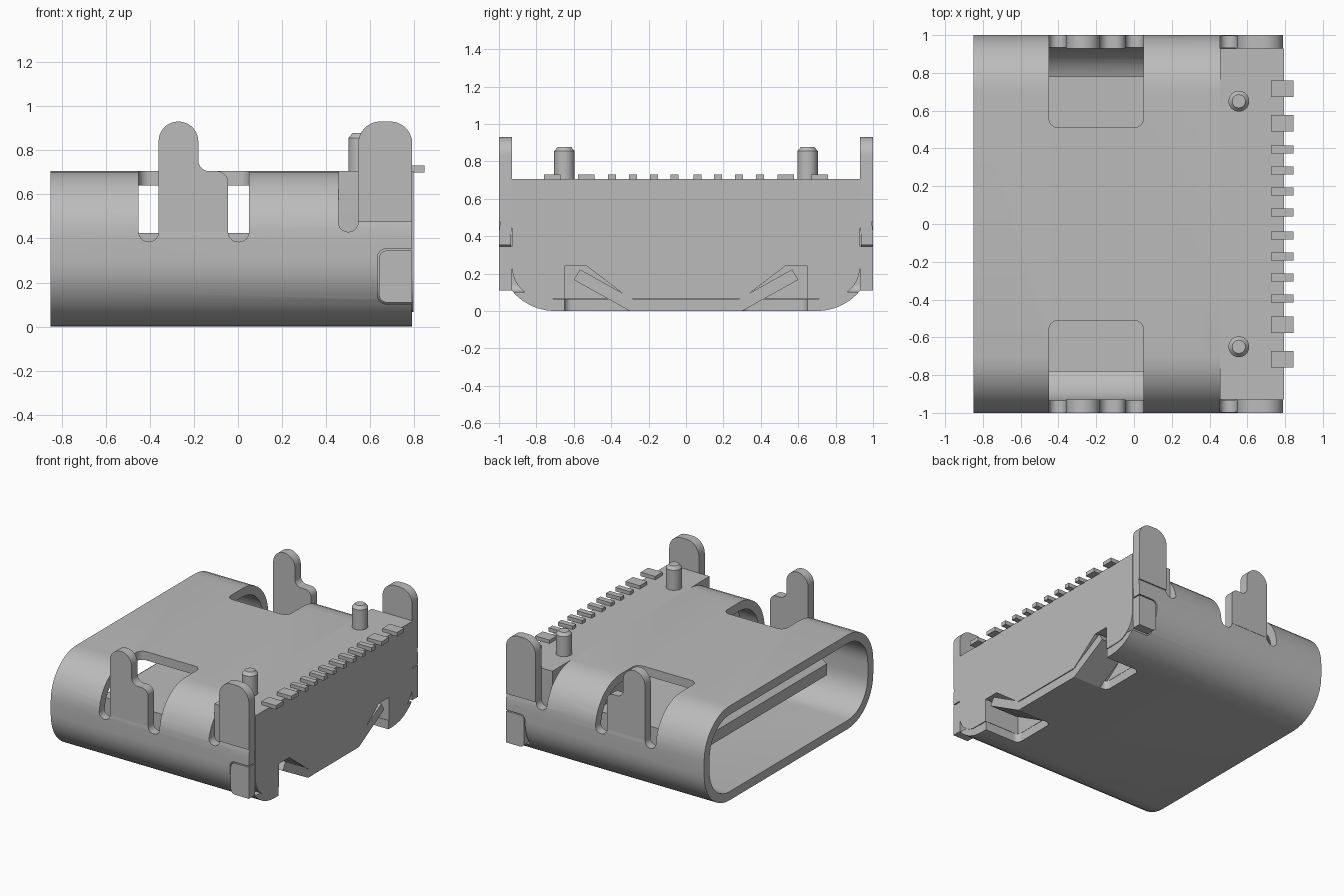
import bpy, bmesh, math
from mathutils import Vector

if "Cube" in bpy.data.objects:
    bpy.data.objects.remove(bpy.data.objects["Cube"])

metal = bpy.data.materials.new("plain grey")
metal.diffuse_color = (0.5, 0.5, 0.5, 1)
metal.use_nodes = True
metal.node_tree.nodes["Principled BSDF"].inputs["Base Color"].default_value = metal.diffuse_color


def outline(corners, steps=10):
    """Closed 2D outline from (u, v, fillet radius) corners."""
    pts, n = [], len(corners)
    for i, (u, v, r) in enumerate(corners):
        p = Vector((u, v))
        new = [p]
        if r:
            a = (Vector(corners[i - 1][:2]) - p).normalized()
            b = (Vector(corners[(i + 1) % n][:2]) - p).normalized()
            half = a.angle(b) / 2
            c = p + (a + b).normalized() * r / math.sin(half)
            v0 = p + a * r / math.tan(half) - c
            v1 = p + b * r / math.tan(half) - c
            w = math.pi - 2 * half
            new = [c + (v0 * math.sin((1 - k / steps) * w) + v1 * math.sin(k / steps * w))
                   / math.sin(w) for k in range(steps + 1)]
        pts += [q for q in new if not pts or (q - pts[-1]).length > 1e-4]
    return pts


def rect(u0, u1, v0, v1, r0=0, r1=0, r2=0, r3=0):
    return [(u0, v0, r0), (u1, v0, r1), (u1, v1, r2), (u0, v1, r3)]


def prism(name, corners, axis, a, b):
    """Extrude an outline along an axis from a to b."""
    place = {"x": lambda u, v, t: (t, u, v),
             "y": lambda u, v, t: (u, t, v),
             "z": lambda u, v, t: (u, v, t)}[axis]
    bm = bmesh.new()
    pts = outline(corners)
    lo = [bm.verts.new(place(p.x, p.y, a)) for p in pts]
    hi = [bm.verts.new(place(p.x, p.y, b)) for p in pts]
    bm.faces.new(lo)
    bm.faces.new(hi)
    for i in range(len(pts)):
        j = (i + 1) % len(pts)
        bm.faces.new((lo[i], lo[j], hi[j], hi[i]))
    bmesh.ops.recalc_face_normals(bm, faces=bm.faces)
    me = bpy.data.meshes.new(name)
    bm.to_mesh(me)
    bm.free()
    me.materials.append(metal)
    ob = bpy.data.objects.new(name, me)
    bpy.context.collection.objects.link(ob)
    smooth(ob)
    return ob


def smooth(ob):
    ob.data.shade_smooth()
    ob.data.set_sharp_from_angle(angle=math.radians(30))


def cut(ob, cutters):
    """Subtract the cutters, then remove them."""
    for c in cutters:
        m = ob.modifiers.new("cut", "BOOLEAN")
        m.operation, m.solver, m.object = "DIFFERENCE", "EXACT", c
    bpy.context.view_layer.update()
    dg = bpy.context.evaluated_depsgraph_get()
    me = bpy.data.meshes.new_from_object(ob.evaluated_get(dg))
    ob.modifiers.clear()
    ob.data = me
    for c in cutters:
        bpy.data.objects.remove(c)
    smooth(ob)


H, R, T, BACK = 0.705, 0.30, 0.065, 0.79   # height, corner radius, wall, rear end

# Shell: rounded tube with windows, slots and rear cutouts
shell = prism("shell", rect(-1, 1, 0, H, R, R, R, R), "x", -0.85, BACK)
ri = R - T
cuts = [prism("c", rect(-1 + T, 1 - T, T, H - T, ri, ri, ri, ri), "x", -1, 1),
        prism("c", rect(0.455, 0.545, 0.43, 1, 0.0449, 0.0449), "y", -1.2, 1.2),
        prism("c", rect(0.54, 1, 0.475, 1.1), "y", -1.2, 1.2)]
for s in (-1, 1):
    cuts.append(prism("c", rect(-0.45, 0.05, s * 0.51, s * 1.2, 0.05, 0.05), "z", 0.43, 1))
    for x in (-0.45, -0.045):
        w = 0.09 if x < -0.1 else 0.095
        cuts.append(prism("c", rect(x, x + w, 0.385, 0.5, 0.0445, 0.0445),
                          "y", s * 0.8, s * 1.2))
    cuts.append(prism("c", rect(0.632, 1, 0.103, 0.353, 0.04, 0, 0, 0.04),
                      "y", s * 0.78, s * 1.2))
    cuts.append(prism("c", rect(0.5, 1, s * 0.3, s * 0.65, 0.04, 0, 0, 0.04),
                      "z", -0.1, 0.1))
cut(shell, cuts)

# Rear housing with recesses above the bent wings
housing = prism("rear_housing", rect(-0.93, 0.93, 0.067, H, 0.17, 0.17), "x", 0.455, 0.795)
cut(housing, [prism("c", [(s * 0.28, 0.05, 0), (s * 0.53, 0.24, 0), (s * 0.65, 0.24, 0),
                          (s * 0.65, 0.05, 0)], "x", 0.5, 1) for s in (-1, 1)])
prism("inner_core", rect(-0.932, 0.932, 0.063, H - 0.063, ri, ri, ri, ri), "x", 0.2, 0.456)

# Contact tongue with a chamfered tip
prism("tongue", [(-0.62, 0.31, 0), (-0.58, 0.28, 0), (0.21, 0.28, 0), (0.21, 0.425, 0),
                 (-0.58, 0.425, 0), (-0.62, 0.395, 0)], "y", -0.78, 0.78)

for s, side in ((-1, "front"), (1, "back")):
    # Mounting tabs standing up from the side walls
    prism(side + "_stepped_tab",
          [(-0.36, 0.43, 0), (-0.36, 0.93, 0.0895), (-0.18, 0.93, 0.0895),
           (-0.18, H, 0.05), (-0.045, H, 0.05), (-0.045, 0.43, 0)],
          "y", s * 0.93, s)
    prism(side + "_rear_tab", rect(0.545, BACK, 0.475, 0.93, 0, 0, 0.1, 0.1),
          "y", s * 0.93, s)
    # Locking flap in the lower side wall
    prism(side + "_flap", rect(0.64, BACK, 0.11, 0.345, 0.035, 0, 0, 0.035),
          "y", s * 0.93, s)
    # Wing of the floor bent upward
    prism(side + "_floor_wing", [(s * 0.3, 0, 0), (s * 0.6, 0.167, 0),
                                 (s * 0.567, 0.223, 0), (s * 0.285, T, 0)],
          "x", 0.56, BACK)
    # Locating peg with a chamfered top
    bm = bmesh.new()
    rings = []
    for r, z in ((0.055, 0.69), (0.055, 0.855), (0.035, 0.878)):
        rings.append([bm.verts.new((0.555 + r * math.cos(k * math.pi / 16),
                                    s * 0.65 + r * math.sin(k * math.pi / 16), z))
                      for k in range(32)])
    for lo, hi in zip(rings, rings[1:]):
        for k in range(32):
            j = (k + 1) % 32
            bm.faces.new((lo[k], lo[j], hi[j], hi[k]))
    bm.faces.new(rings[-1])
    bm.faces.new(rings[0][::-1])
    me = bpy.data.meshes.new(side + "_peg")
    bm.to_mesh(me)
    bm.free()
    me.materials.append(metal)
    peg = bpy.data.objects.new(side + "_peg", me)
    bpy.context.collection.objects.link(peg)
    smooth(peg)
    # Solder pins along the rear edge
    for y, w in ((0.061, 0.042), (0.172, 0.042), (0.284, 0.042), (0.395, 0.042),
                 (0.533, 0.087), (0.715, 0.087)):
        prism(side + "_pin", rect(0.725, 0.845, s * y - w / 2, s * y + w / 2),
              "z", 0.7, 0.73)
